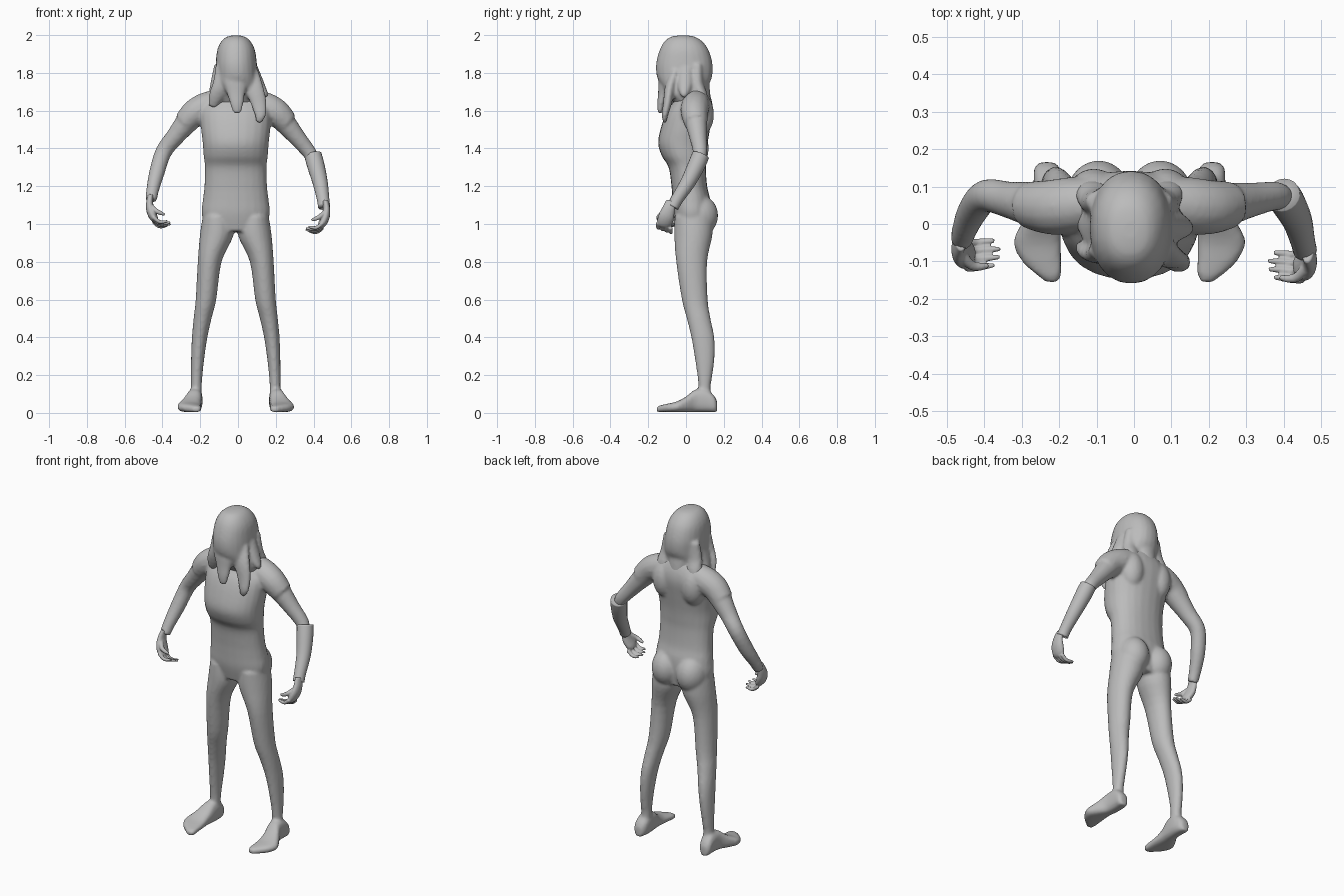
import bpy, bmesh, math
from mathutils import Vector

CX = -0.012   # symmetry plane of the figure
grey = bpy.data.materials.new("plain grey")
grey.diffuse_color = (0.5, 0.5, 0.5, 1)


def spline(rows, sub=4):
    """Smoothly interpolate rows of numbers."""
    out = []
    for i in range(len(rows) - 1):
        p = [rows[max(0, min(len(rows) - 1, i + k))] for k in (-1, 0, 1, 2)]
        for j in range(sub):
            t = j / sub
            out.append([0.5 * (2 * b + (c - a) * t + (2 * a - 5 * b + 4 * c - d) * t * t
                               + (3 * b - a - 3 * c + d) * t ** 3) for a, b, c, d in zip(*p)])
    return out + [list(rows[-1])]


def skin(bm, rings, n=24, power=1.0):
    """Bridge rings given as (centre, u axis, v axis) and cap both ends."""
    loops = []
    for c, u, v in rings:
        vs = []
        for k in range(n):
            a = 2 * math.pi * k / n
            ca, sa = math.cos(a), math.sin(a)
            ca, sa = (math.copysign(abs(q) ** power, q) for q in (ca, sa))
            vs.append(bm.verts.new(c + u * ca + v * sa))
        loops.append(vs)
    faces = [bm.faces.new(loops[0]), bm.faces.new(loops[-1][::-1])]
    for a, b in zip(loops, loops[1:]):
        for k in range(n):
            faces.append(bm.faces.new((a[k], b[k], b[(k + 1) % n], a[(k + 1) % n])))
    bmesh.ops.recalc_face_normals(bm, faces=faces)


def column(bm, rows, power=0.9):
    """Upright loft: rows of z, x min, x max, y min, y max."""
    skin(bm, [(Vector(((a + b) / 2, (c + d) / 2, z)), Vector(((b - a) / 2, 0, 0)),
               Vector((0, (d - c) / 2, 0))) for z, a, b, c, d in spline(rows)], power=power)


def tube(bm, rows, n=16, flat=1.0, side=(0, 1, 0), sub=4):
    """Loft along a path: rows of x, y, z, radius."""
    pts = spline(rows, sub)
    rings = []
    for i, p in enumerate(pts):
        t = (Vector(pts[min(i + 1, len(pts) - 1)][:3]) - Vector(pts[max(i - 1, 0)][:3])).normalized()
        u = (Vector(side) - t * t.dot(Vector(side))).normalized()
        rings.append((Vector(p[:3]), u * p[3], t.cross(u) * p[3] * flat))
    skin(bm, rings, n)


def ball(bm, c, r):
    vs = bmesh.ops.create_uvsphere(bm, u_segments=24, v_segments=16, radius=1)["verts"]
    for v in vs:
        v.co = Vector([v.co[i] * r[i] + c[i] for i in range(3)])


def finish(name, bm, voxel=0.0, smooth=0):
    me = bpy.data.meshes.new(name)
    bm.to_mesh(me)
    bm.free()
    ob = bpy.data.objects.new(name, me)
    bpy.context.collection.objects.link(ob)
    me.materials.append(grey)
    me.polygons.foreach_set("use_smooth", [True] * len(me.polygons))
    if voxel:
        m = ob.modifiers.new("fuse", 'REMESH')
        m.mode, m.voxel_size, m.use_smooth_shade = 'VOXEL', voxel, True
    if smooth:
        m = ob.modifiers.new("soften", 'SMOOTH')
        m.factor, m.iterations = 0.5, smooth
    return ob


# Body: torso, buttocks, legs and feet fused together
bm = bmesh.new()
torso = [(0.96, .150, -.045, .12), (1.05, .180, -.066, .13), (1.13, .174, -.072, .128),
         (1.2, .166, -.077, .112), (1.3, .163, -.092, .105), (1.36, .17, -.128, .108),
         (1.43, .175, -.148, .115), (1.52, .185, -.13, .13), (1.6, .185, -.10, .142),
         (1.66, .15, -.06, .135), (1.72, .09, -.05, .11)]
column(bm, [(z, CX - w, CX + w, f, b) for z, w, f, b in torso])
leg = [(1.04, .02, .175, -.06, .14), (.94, .012, .19, -.062, .14), (.8, .075, .201, -.052, .112),
       (.6, .103, .212, -.022, .115), (.5, .128, .223, .004, .13), (.4, .15, .232, .028, .15),
       (.3, .165, .236, .045, .152), (.2, .176, .237, .06, .14), (.13, .18, .237, .066, .13),
       (.05, .18, .24, .06, .14)]
# rows: y, x centre, half width, top height
foot = [(.165, .22, .018, .055), (.15, .22, .034, .085), (.11, .216, .04, .12),
        (.05, .22, .042, .12), (0, .236, .053, .082), (-.05, .246, .064, .056),
        (-.10, .234, .053, .044), (-.135, .215, .034, .036), (-.155, .207, .016, .028)]
for s in (-1, 1):
    lo, hi = (1, 2) if s > 0 else (2, 1)
    column(bm, [(r[0], CX + s * r[lo], CX + s * r[hi], r[3], r[4]) for r in leg], 1.0)
    skin(bm, [(Vector((CX + s * x, y, h / 2 + .004)), Vector((w, 0, 0)), Vector((0, 0, h / 2)))
              for y, x, w, h in spline(foot)], power=0.75)
    ball(bm, (CX + s * .082, .07, 1.045), (.088, .1, .11))
    # Shoulder, sloping into the upper arm
    tube(bm, [(CX + s * .07, .06, 1.66, .06), (CX + s * .15, .05, 1.625, .075),
              (CX + s * .215, .045, 1.59, .073), (CX + s * .27, .052, 1.535, .062)])
    ball(bm, (CX + s * .095, .08, 1.58), (.07, .068, .11))

# Arms: rows of x, y, z, radius
left_arm = [(-.2, .045, 1.61, .07), (-.265, .052, 1.545, .062), (-.335, .065, 1.46, .049),
            (-.395, .075, 1.38, .044), (-.43, .035, 1.27, .041), (-.452, -.015, 1.18, .034),
            (-.46, -.045, 1.125, .03)]
right_arm = [(.175, .045, 1.61, .07), (.24, .052, 1.545, .06), (.315, .065, 1.455, .046),
             (.38, .075, 1.375, .038), (.397, .06, 1.33, .034)]
tube(bm, left_arm)
tube(bm, right_arm)
finish("body", bm, 0.0095, 4)

# Right forearm, a separate sleeve-like piece with an open-looking step at the elbow
bm = bmesh.new()
tube(bm, [(.397, .078, 1.365, .046), (.412, .055, 1.31, .046), (.435, .01, 1.22, .04),
          (.45, -.045, 1.135, .033), (.456, -.07, 1.09, .032)], 20)
fa = finish("right_forearm", bm)
fa.data.shade_smooth()


# Hands: a flattened palm, four curled fingers and a thumb
def hand(name, s, ox, oy, oz):
    def P(x, y, z, r):
        return (ox - s * x, oy + y, oz + z, r)
    bm = bmesh.new()
    tube(bm, [P(0, .015, .05, .028), P(-.006, 0, .01, .034), P(.0, -.012, -.03, .042),
              P(.016, -.022, -.066, .04), P(.03, -.026, -.082, .026)], 16, 0.55)
    for k in range(4):
        y = -.056 + .022 * k
        ln = (.062, .076, .078, .062)[k]
        z = -.064 - .008 * k
        tube(bm, [P(.014, y, z, .011), P(.04, y, z - .022, .0105),
                  P(.03 + ln * .5, y + .003, z - .026, .0095),
                  P(.028 + ln, y + .006, z - .02, .006)], 10, sub=3)
    tube(bm, [P(.004, -.026, -.01, .015), P(.028, -.05, -.03, .013),
              P(.052, -.054, -.042, .011), P(.074, -.05, -.05, .007)], 10, sub=3)
    finish(name, bm, 0.0045, 2)


hand("left_hand", -1, -.462, -.06, 1.10)
hand("right_hand", 1, .463, -.092, 1.07)

# Hair: a cap over the head that spreads out onto the shoulders, with hanging locks
bm = bmesh.new()
cap = [(1.998, -.03, .01, -.04, .01), (1.99, -.062, .04, -.082, .05),
       (1.965, -.09, .068, -.115, .088), (1.92, -.11, .09, -.14, .12), (1.85, -.118, .1, -.158, .14),
       (1.78, -.118, .106, -.154, .138), (1.72, -.135, .122, -.125, .115),
       (1.67, -.155, .135, -.085, .115), (1.62, -.16, .13, -.05, .12)]
column(bm, cap, 0.92)
# front locks
tube(bm, [(-.02, -.085, 1.86, .075), (-.015, -.105, 1.77, .072), (-.01, -.122, 1.69, .048),
          (-.006, -.134, 1.63, .034), (-.004, -.138, 1.585, .02)], 16, 0.55, (1, 0, 0))
tube(bm, [(.06, -.06, 1.8, .05), (.085, -.085, 1.72, .05), (.11, -.098, 1.64, .042),
          (.118, -.112, 1.575, .03), (.104, -.112, 1.54, .016)], 16, 0.55, (1, 0, 0))
tube(bm, [(-.075, -.07, 1.83, .045), (-.09, -.08, 1.74, .044), (-.115, -.07, 1.68, .04),
          (-.135, -.055, 1.62, .022)], 16, 0.6, (1, 0, 0))
# side lock resting on the shoulder
tube(bm, [(.08, 0, 1.82, .04), (.112, -.005, 1.74, .04), (.14, -.01, 1.695, .026),
          (.155, -.01, 1.675, .012)], 14, 0.7)
# back locks
tube(bm, [(-.012, .085, 1.86, .07), (-.012, .085, 1.76, .062), (-.012, .1, 1.68, .05),
          (-.012, .122, 1.6, .026)], 16, 0.6, (1, 0, 0))
for s in (-1, 1):
    tube(bm, [(CX + s * .07, .06, 1.84, .045), (CX + s * .085, .06, 1.74, .05),
              (CX + s * .1, .085, 1.67, .045), (CX + s * .11, .1, 1.6, .022)], 14, 0.7, (1, 0, 0))
finish("hair", bm, 0.009, 4)
